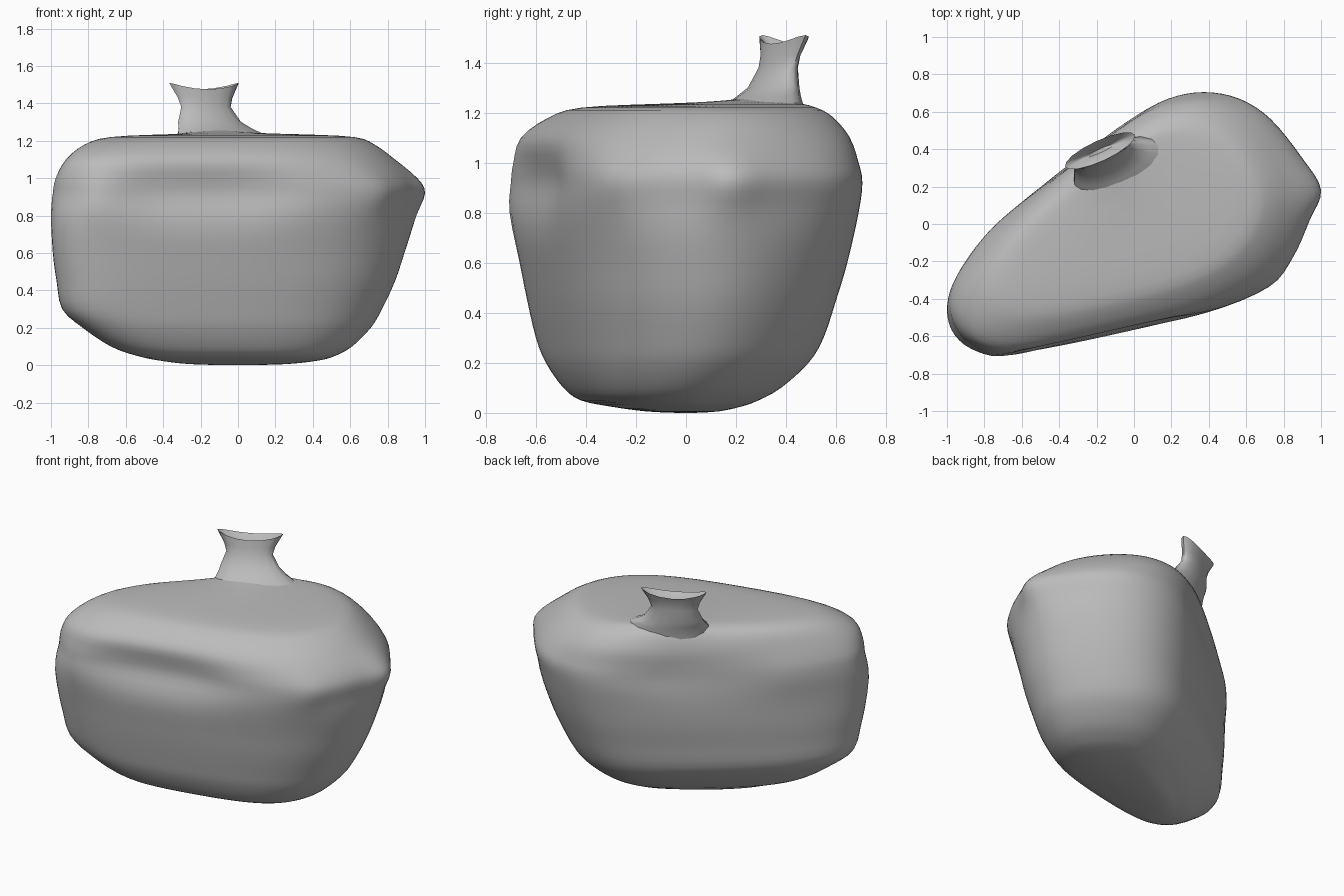
import bpy
import bmesh
import math
from mathutils import Vector

cube = bpy.data.objects.get("Cube")
if cube:
    bpy.data.objects.remove(cube, do_unlink=True)

# One plain grey for the whole pouch
GREY = (0.5, 0.5, 0.5, 1.0)
grey = bpy.data.materials.new("plain grey")
grey.use_nodes = True
grey.diffuse_color = GREY
grey.node_tree.nodes["Principled BSDF"].inputs["Base Color"].default_value = GREY


def spline(points, steps, closed):
    """Smooth curve that passes through every given point."""
    pts = [Vector(p) for p in points]
    count = len(pts)

    def pick(i):
        return pts[i % count] if closed else pts[max(0, min(count - 1, i))]

    result = []
    for i in range(count if closed else count - 1):
        a, b, c, d = (pick(i + k) for k in (-1, 0, 1, 2))
        for s in range(steps):
            t = s / steps
            result.append(b + (c - a) * (t / 2)
                          + (a * 2 - b * 5 + c * 4 - d) * (t * t / 2)
                          + (b * 3 - a - c * 3 + d) * (t ** 3 / 2))
    if not closed:
        result.append(pts[-1])
    return result


def soften(points, rounds):
    """Average a closed outline, then bring it back to its first extent."""
    soft = points
    for _ in range(rounds):
        soft = [(soft[i - 1] + p * 2 + soft[(i + 1) % len(soft)]) / 4
                for i, p in enumerate(soft)]

    def refit(axis):
        old, new = [p[axis] for p in points], [p[axis] for p in soft]
        ratio = (max(old) - min(old)) / (max(new) - min(new))
        return [min(old) + (v - min(new)) * ratio for v in new]

    return [Vector(p) for p in zip(refit(0), refit(1))]


def loft(name, rings, angle):
    """Skin a list of closed rings and cap both ends."""
    bm = bmesh.new()
    loops = [[bm.verts.new(p) for p in ring] for ring in rings]
    for low, high in zip(loops, loops[1:]):
        size = len(low)
        for i in range(size):
            j = (i + 1) % size
            bm.faces.new((low[i], low[j], high[j], high[i]))
    bm.faces.new(list(reversed(loops[0])))
    bm.faces.new(loops[-1])
    bmesh.ops.recalc_face_normals(bm, faces=bm.faces)
    mesh = bpy.data.meshes.new(name)
    bm.to_mesh(mesh)
    bm.free()
    obj = bpy.data.objects.new(name, mesh)
    bpy.context.collection.objects.link(obj)
    mesh.materials.append(grey)
    bpy.ops.object.select_all(action='DESELECT')
    obj.select_set(True)
    bpy.context.view_layer.objects.active = obj
    bpy.ops.object.shade_smooth_by_angle(angle=math.radians(angle))
    return obj


# Pouch body: plan outline, counter-clockwise from the pointed side
plan = [(1, .18), (.9, .35), (.73, .56), (.56, .67), (.37, .705), (.18, .67),
        (0, .57), (-.2, .42), (-.6, .12), (-.8, -.06), (-.95, -.27),
        (-1, -.42), (-.97, -.55), (-.88, -.65), (-.72, -.705), (-.4, -.62),
        (0, -.53), (.4, -.47), (.72, -.34), (.85, -.18), (.94, .02)]

# Height, then left/right and front/back limits of the body there
levels = [(0, -.02, .02, -.03, .03), (.006, -.26, .26, -.16, .13),
          (.025, -.42, .43, -.3, .22), (.05, -.54, .52, -.42, .29),
          (.1, -.68, .61, -.49, .38), (.2, -.83, .71, -.56, .49),
          (.3, -.94, .77, -.6, .55), (.45, -.97, .84, -.635, .6),
          (.6, -.99, .89, -.665, .645), (.8, -1, .955, -.705, .69),
          (.92, -.99, 1, -.7, .705), (1, -.975, .96, -.69, .69),
          (1.1, -.92, .84, -.66, .655), (1.18, -.82, .73, -.55, .59),
          (1.22, -.68, .62, -.42, .52), (1.235, -.36, .32, -.12, .43),
          (1.24, -.05, 0, .12, .17)]

neck_spot = Vector((-.165, .355))
sharp = spline(plan, 4, True)
smooth = soften(sharp, 40)
body_rings = []
for z, left, right, front, back in spline(levels, 3, False):
    # The side point stands out only around its own height
    point = math.exp(-((z - .92) / .14) ** 2)
    ring = []
    for s, p in zip(smooth, sharp):
        q = s.lerp(p, point)
        x = (left + right) / 2 + q.x * (right - left) / 2
        y = (front + back) / 2 + q.y / .705 * (back - front) / 2
        # The top swells gently towards the neck
        near = math.exp(-(Vector((x, y)) - neck_spot).length_squared / .04)
        swell = .03 * near * max(0, min(1, (z - 1.1) / .1))
        ring.append((x, y, z + swell))
    body_rings.append(ring)
loft("pouch_body", body_rings, 60)

# Pinched neck: flat oval set along the slanted back edge
along = Vector((.91, .42))
across = Vector((-.42, .91))


def neck_ring(z, mid, half, front, back, lift=0):
    ring = []
    for k in range(16):
        a = math.tau * k / 16
        c, s = math.cos(a), math.sin(a)
        p = (neck_spot + along * (mid + half * c)
             + across * ((front + back) / 2 + s * (back - front) / 2))
        ring.append((p.x, p.y, z + lift * c * c))
    return ring


# Skirt, waist, flared rim, then the shallow mouth
neck_levels = [(1.06, .05, .2, -.12, .04), (1.18, .05, .24, -.17, .045),
               (1.235, .05, .25, -.19, .055), (1.265, .03, .215, -.14, .06),
               (1.3, .01, .185, -.085, .065), (1.38, 0, .145, -.04, .07),
               (1.43, 0, .16, -.025, .075),
               (1.475, 0, .205, -.015, .095, .035),
               (1.455, 0, .14, .015, .07), (1.42, 0, .08, .03, .05)]
loft("pouch_neck", [neck_ring(*level) for level in neck_levels], 50)
